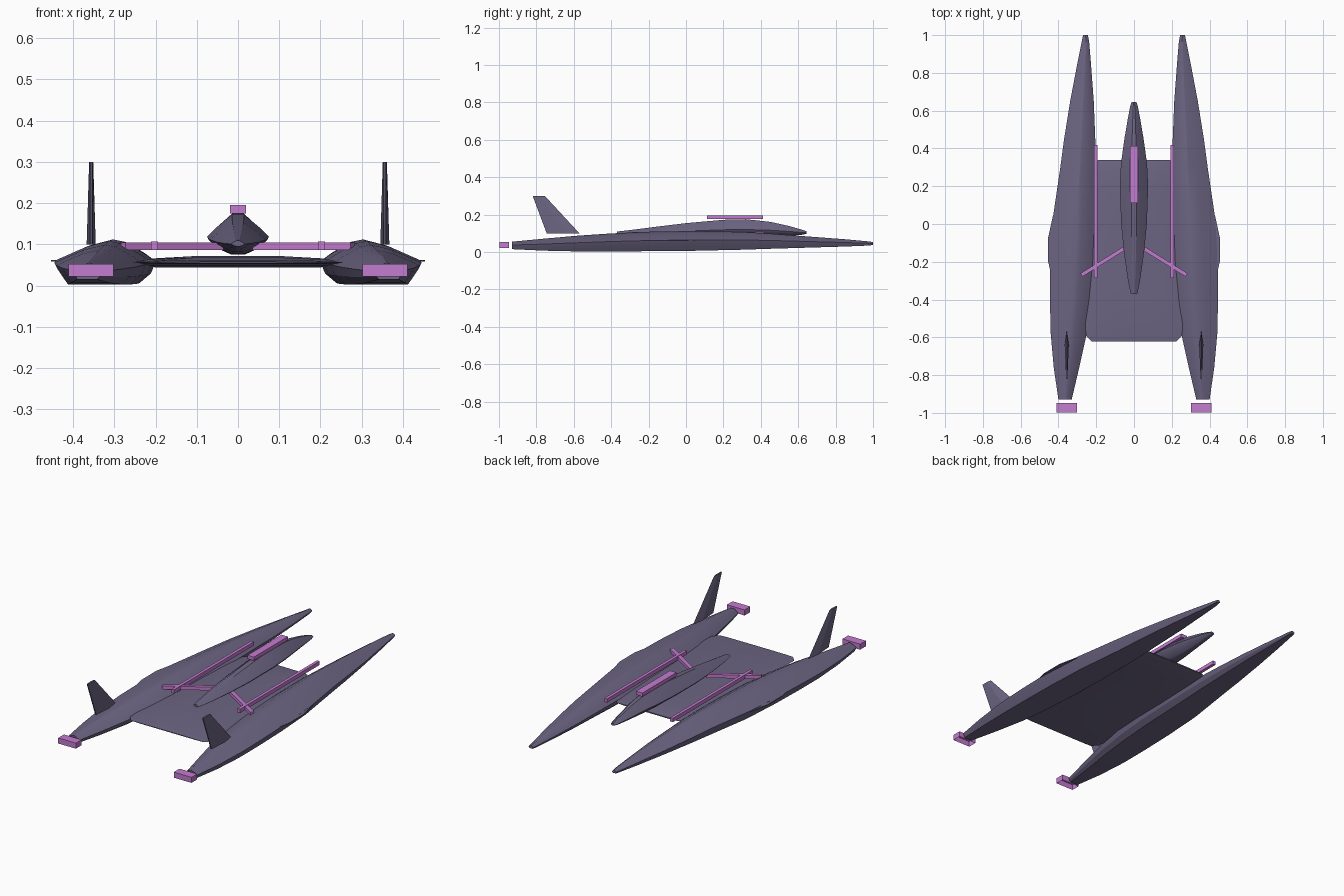
import bpy, bmesh, math
from mathutils import Vector

cube = bpy.data.objects.get("Cube")
if cube:
    bpy.data.objects.remove(cube, do_unlink=True)


def material(name, rgb):
    m = bpy.data.materials.new(name)
    m.use_nodes = True
    m.diffuse_color = (*rgb, 1)
    m.node_tree.nodes["Principled BSDF"].inputs["Base Color"].default_value = (*rgb, 1)
    return m


GREY = material("dusky purple grey", (0.15, 0.13, 0.225))
PINK = material("orchid pink", (0.55, 0.2, 0.63))


def finish(name, bm, mat, smooth=None):
    bmesh.ops.recalc_face_normals(bm, faces=bm.faces)
    mesh = bpy.data.meshes.new(name)
    bm.to_mesh(mesh)
    bm.free()
    mesh.materials.append(mat)
    ob = bpy.data.objects.new(name, mesh)
    bpy.context.collection.objects.link(ob)
    if smooth:
        bpy.ops.object.select_all(action="DESELECT")
        ob.select_set(True)
        bpy.context.view_layer.objects.active = ob
        bpy.ops.object.shade_smooth_by_angle(angle=math.radians(smooth))
    return ob


def skin(name, rings, mat, smooth=None):
    """Bridge rings of points and cap both ends."""
    bm = bmesh.new()
    loops = [[bm.verts.new(p) for p in ring] for ring in rings]
    n = len(loops[0])
    for a, b in zip(loops, loops[1:]):
        for i in range(n):
            j = (i + 1) % n
            bm.faces.new((a[i], a[j], b[j], b[i]))
    bm.faces.new(loops[0])
    bm.faces.new(loops[-1])
    return finish(name, bm, mat, smooth)


def loft(name, section, stations, side=1, smooth=None):
    """Fit a unit section into (y, x0, x1, z0, z1) at every station."""
    rings = [[(side * (x0 + u * (x1 - x0)), y, z0 + v * (z1 - z0)) for u, v in section]
             for y, x0, x1, z0, z1 in stations]
    return skin(name, rings, GREY, smooth)


def bar(name, start, end, width, z0, z1, open_below=False):
    """Square bar between two plan points."""
    a, b = Vector(start), Vector(end)
    d = (b - a).normalized() * width / 2
    n = Vector((-d.y, d.x))
    plan = (a + n, b + n, b - n, a - n)
    ob = skin(name, [[(p.x, p.y, z) for p in plan] for z in (z0, z1)], PINK)
    if open_below:
        bm = bmesh.new()
        bm.from_mesh(ob.data)
        low = [f for f in bm.faces if f.normal.z < -0.9]
        bmesh.ops.delete(bm, geom=low, context="FACES_ONLY")
        bm.to_mesh(ob.data)
        bm.free()
    return ob


# Twin hulls, with fins, side strakes, rails, struts and thrusters
hull_section = [(0, .5), (.12, .68), (.33, .95), (.45, 1), (.68, .87), (1, .55),
                (.97, .4), (.85, 0), (.17, 0), (.05, .22)]
hull_stations = [
    (-.93, .33, .40, .015, .055), (-.76, .29, .425, .007, .071),
    (-.58, .25, .441, .003, .087), (-.4, .224, .445, .003, .099),
    (-.2, .207, .443, .004, .108), (.03, .2, .43, .006, .112),
    (.3, .2, .39, .012, .107), (.45, .205, .37, .017, .098),
    (.65, .213, .338, .023, .083), (.85, .228, .3, .029, .068),
    (.97, .238, .276, .034, .057), (1, .244, .27, .037, .053)]

for side, word in ((1, "left"), (-1, "right")):
    loft(word + "_hull", hull_section, hull_stations, side, 25)

    fin = []
    for z, rear, front, half in ((.1, -.745, -.57, .011), (.3, -.82, -.755, .005)):
        mid = rear + .6 * (front - rear)
        fin.append([(side * .356 + dx, y, z) for dx, y in
                    ((-.003, rear), (-half, mid), (0, front), (half, mid), (.003, rear))])
    skin(word + "_fin", fin, GREY)

    strake = [(.41, .05), (.43, .04), (.454, -.07), (.454, -.2), (.441, -.26), (.41, -.26)]
    skin(word + "_strake", [[(side * x, y, z) for x, y in strake] for z in (.058, .062)], GREY)

    bar(word + "_rail", (side * .203, -.285), (side * .203, .418), .017, .086, .107)
    bar(word + "_strut", (side * .04, -.122), (side * .278, -.27), .02, .086, .105)
    bar(word + "_thruster", (side * .302, -.972), (side * .411, -.972), .05, .022, .053, True)

# Thin deck joining the hulls
deck_section = [(0, .5), (.08, .8), (.3, 1), (.7, 1), (.92, .8), (1, .5), (.9, .1), (.1, .1)]
deck = [(-.622, .225, .054, .058), (-.59, .255, .051, .062), (-.35, .26, .045, .068),
        (0, .25, .041, .072), (.2, .23, .042, .071), (.31, .21, .046, .066), (.34, .19, .053, .06)]
loft("deck", deck_section, [(y, -w, w, a, b) for y, w, a, b in deck], 1, 30)

# Central pod and its top box
pod_section = [(.4, 1), (.6, 1), (.85, .68), (1, .45), (.97, .36), (.75, .1), (.6, 0),
               (.4, 0), (.25, .1), (.03, .36), (0, .45), (.15, .68)]
pod = [(-.37, .017, .095, .109), (-.3, .032, .09, .117), (-.15, .053, .082, .136),
       (0, .068, .077, .154), (.2, .075, .075, .172), (.32, .069, .075, .175),
       (.45, .051, .08, .161), (.55, .034, .086, .139), (.62, .021, .092, .119),
       (.645, .013, .097, .11)]
loft("pod", pod_section, [(y, -w, w, a, b) for y, w, a, b in pod], 1, 25)
bar("pod_box", (0, .112), (0, .412), .04, .175, .195)
